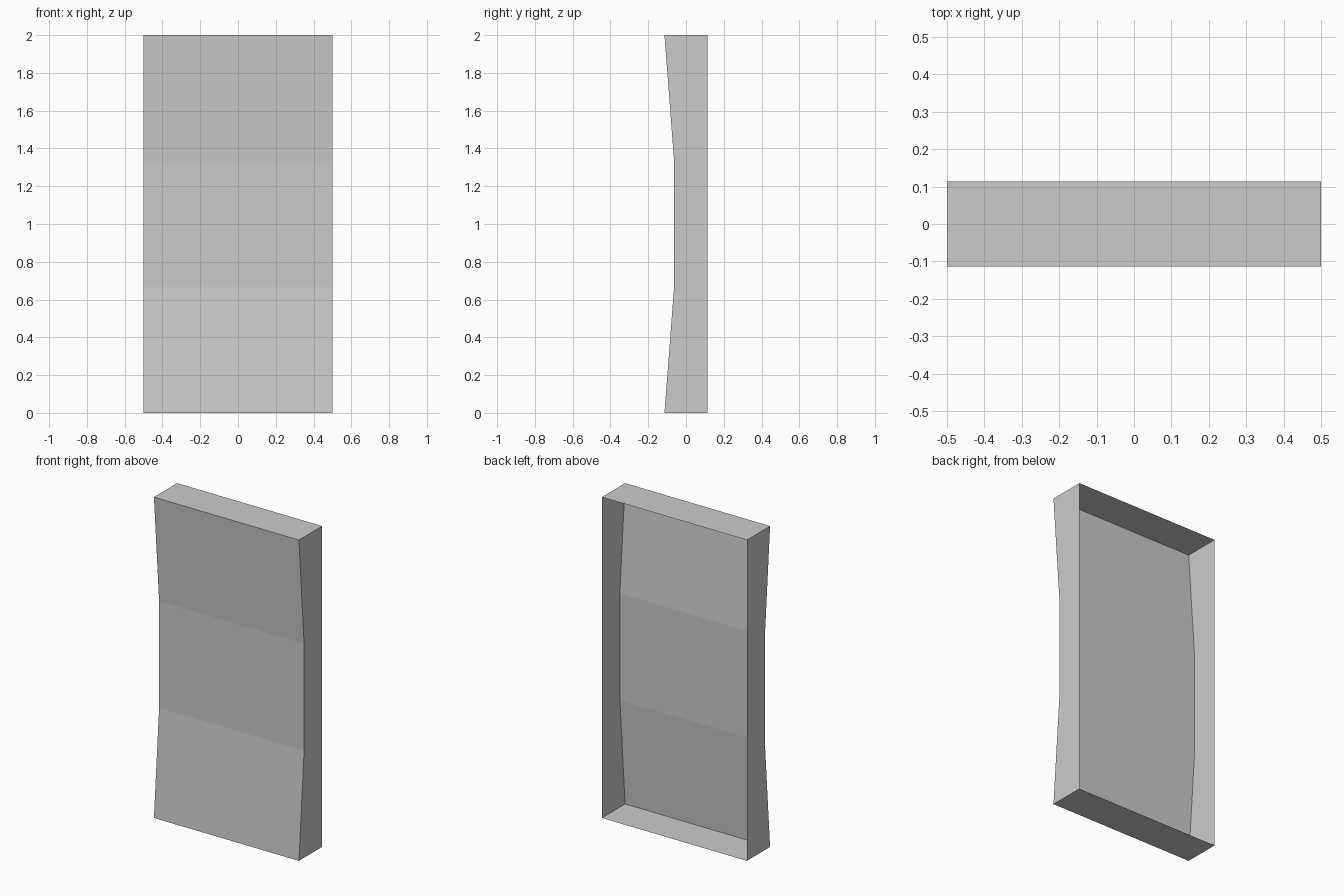
import bpy, bmesh

if "Cube" in bpy.data.objects:
    bpy.data.objects.remove(bpy.data.objects["Cube"])

W, BACK = 0.5, 0.114
# front profile (y, z): three flat bands bowed inward
profile = [(-0.114, 0), (-0.063, 0.667), (-0.063, 1.333), (-0.114, 2)]

bm = bmesh.new()


def row(x, pts):
    return [bm.verts.new((x, y, z)) for y, z in pts]


left, right = row(-W, profile), row(W, profile)
back = [(BACK, 0), (BACK, 2)]
left_back, right_back = row(-W, back), row(W, back)

# front bands
for i in range(3):
    bm.faces.new((left[i], right[i], right[i + 1], left[i + 1]))
# side walls
bm.faces.new(right + right_back[::-1])
bm.faces.new(left[::-1] + left_back)
# bottom and top; the back stays open
bm.faces.new((left[0], left_back[0], right_back[0], right[0]))
bm.faces.new((left[3], right[3], right_back[1], left_back[1]))
bmesh.ops.recalc_face_normals(bm, faces=bm.faces)
# outward normals: the first face must look toward -y
bm.normal_update()
bm.faces.ensure_lookup_table()
if bm.faces[0].normal.y > 0:
    bmesh.ops.reverse_faces(bm, faces=bm.faces)
# split the concave side walls cleanly
bmesh.ops.triangulate(bm, faces=[f for f in bm.faces if len(f.verts) > 4])

mesh = bpy.data.meshes.new("open_back_panel")
bm.to_mesh(mesh)
bm.free()
panel = bpy.data.objects.new("open_back_panel", mesh)
bpy.context.collection.objects.link(panel)
